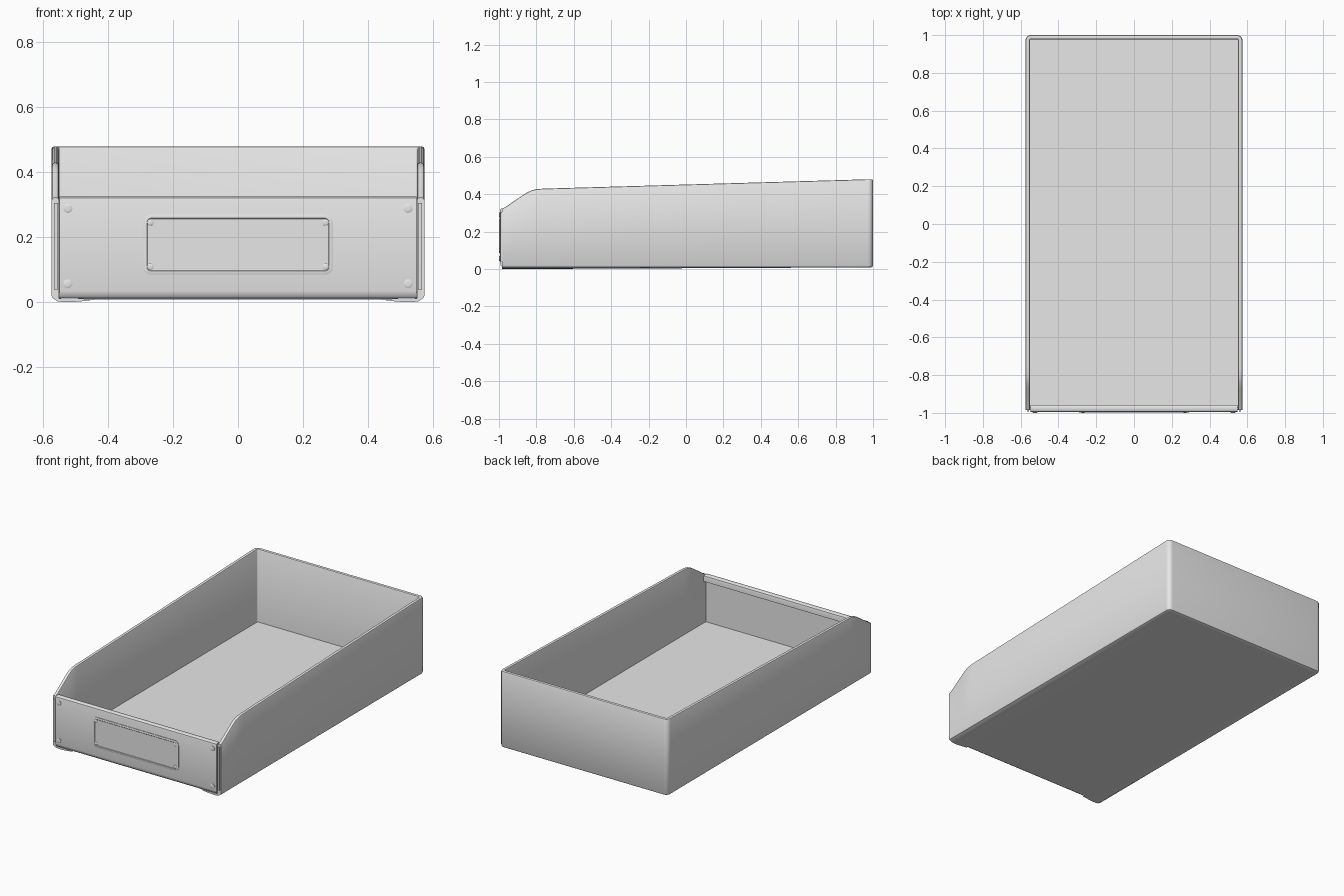
import bpy
import bmesh
from math import radians, sin, cos, pi

if "Cube" in bpy.data.objects:
    bpy.data.objects.remove(bpy.data.objects["Cube"], do_unlink=True)

steel = bpy.data.materials.new("light_grey_metal")
GREY = (0.8, 0.8, 0.8, 1)
steel.diffuse_color = GREY
steel.use_nodes = True
steel.node_tree.nodes["Principled BSDF"].inputs["Base Color"].default_value = GREY


def finish(name, bm, angle=35):
    bmesh.ops.recalc_face_normals(bm, faces=bm.faces)
    mesh = bpy.data.meshes.new(name)
    bm.to_mesh(mesh)
    bm.free()
    mesh.materials.append(steel)
    ob = bpy.data.objects.new(name, mesh)
    bpy.context.collection.objects.link(ob)
    bpy.ops.object.select_all(action="DESELECT")
    ob.select_set(True)
    bpy.context.view_layer.objects.active = ob
    bpy.ops.object.shade_smooth_by_angle(angle=radians(angle))
    return ob


def loft(name, rings):
    """Skin equal-sized closed rings and cap both ends."""
    bm = bmesh.new()
    loops = [[bm.verts.new(p) for p in ring] for ring in rings]
    n = len(loops[0])
    for a, b in zip(loops, loops[1:]):
        for i in range(n):
            j = (i + 1) % n
            bm.faces.new((a[i], a[j], b[j], b[i]))
    bm.faces.new(loops[0])
    bm.faces.new(loops[-1])
    return finish(name, bm)


def box(name, x0, x1, y0, y1, z0, z1):
    return loft(name, [[(x0, y, z0), (x1, y, z0), (x1, y, z1), (x0, y, z1)]
                       for y in (y0, y1)])


HALF, BACK, FLOOR_Z, THICK, R = 0.574, 1.0, 0.008, 0.023, 0.028

# Side and back walls: one sheet swept around three sides with rounded back corners
side = [(-0.985, 0.322), (-0.965, 0.332), (-0.875, 0.393), (-0.85, 0.409),
        (-0.825, 0.421), (-0.795, 0.428), (-0.76, 0.43)]
stations = [(HALF, y, 1, 0, top) for y, top in side]
for k in range(7):
    a = k * pi / 12
    stations.append((HALF - R + R * cos(a), BACK - R + R * sin(a), cos(a), sin(a), 0.48))
stations += [(-x, y, -nx, ny, top) for x, y, nx, ny, top in reversed(stations)]


def wall_section(x, y, nx, ny, top):
    lip = [(0, 0.008), (0.003, 0.002), (0.008, 0)]
    prof = [(THICK, FLOOR_Z), (0.012, FLOOR_Z), (0.004, FLOOR_Z + 0.004), (0, FLOOR_Z + 0.012)]
    prof += [(t, top - d) for t, d in lip]
    prof += [(THICK - t, top - d) for t, d in reversed(lip)]
    return [(x - nx * t, y - ny * t, z) for t, z in prof]


loft("side_and_back_walls", [wall_section(*s) for s in stations])

# Floor pan
box("floor", -0.555, 0.555, -0.975, 0.982, FLOOR_Z, 0.03)

# Front panel: folded sheet with a rolled base and a hem along the top
fold = [(-0.965, 0.010), (-0.983, 0.013), (-0.991, 0.021), (-0.994, 0.035),
        (-0.994, 0.314), (-0.992, 0.321), (-0.986, 0.325), (-0.965, 0.325),
        (-0.959, 0.321), (-0.957, 0.314), (-0.957, 0.287), (-0.965, 0.287),
        (-0.965, 0.313), (-0.981, 0.313), (-0.981, 0.029), (-0.965, 0.029)]
loft("front_panel", [[(x, y, z) for y, z in fold] for x in (-0.549, 0.549)])

# Panel end flanges and shallow tapered runners under each side
for s, tag in ((1, "left"), (-1, "right")):
    xs = sorted((s * 0.555, s * 0.567))
    box("panel_flange_" + tag, xs[0], xs[1], -0.993, -0.98, 0.04, 0.305)
    keel = [(0.44, 0.008), (0.49, 0.002), (0.53, 0), (0.555, 0.003), (0.569, 0.012), (0.5, 0.013)]
    front = [(s * x, -0.985, z) for x, z in keel]
    rear = [(s * x, 0.76, max(z, 0.008)) for x, z in keel]
    loft("runner_" + tag, [front, rear])


# Label plate with rounded corners and a slightly recessed centre
def rounded(w, z0, z1, r, y):
    mid, h = (z0 + z1) / 2, (z1 - z0) / 2
    ring = []
    for q, (sx, sz) in enumerate(((1, 1), (-1, 1), (-1, -1), (1, -1))):
        for k in range(6):
            a = (q + k / 5) * pi / 2
            ring.append((sx * (w - r) + r * cos(a), y, mid + sz * (h - r) + r * sin(a)))
    return ring


loft("label_plate", [rounded(0.292, 0.085, 0.27, 0.025, -0.993),
                     rounded(0.292, 0.085, 0.27, 0.025, -0.9975),
                     rounded(0.290, 0.087, 0.268, 0.023, -0.9985),
                     rounded(0.281, 0.096, 0.259, 0.014, -0.9985),
                     rounded(0.279, 0.098, 0.257, 0.012, -0.997)])


# Domed rivets
def rivet(name, x, z, r, base):
    def ring(f, y):
        return [(x + f * r * cos(k * pi / 8), y, z + f * r * sin(k * pi / 8)) for k in range(16)]
    loft(name, [ring(1, base), ring(1, -0.998), ring(0.8, -0.9995), ring(0.4, -1.0)])


for s, tag in ((1, "left"), (-1, "right")):
    for level, z, zp in (("upper", 0.289, 0.246), ("lower", 0.057, 0.109)):
        rivet(f"panel_rivet_{level}_{tag}", s * 0.524, z, 0.014, -0.99)
        rivet(f"plate_rivet_{level}_{tag}", s * 0.27, zp, 0.010, -0.995)
